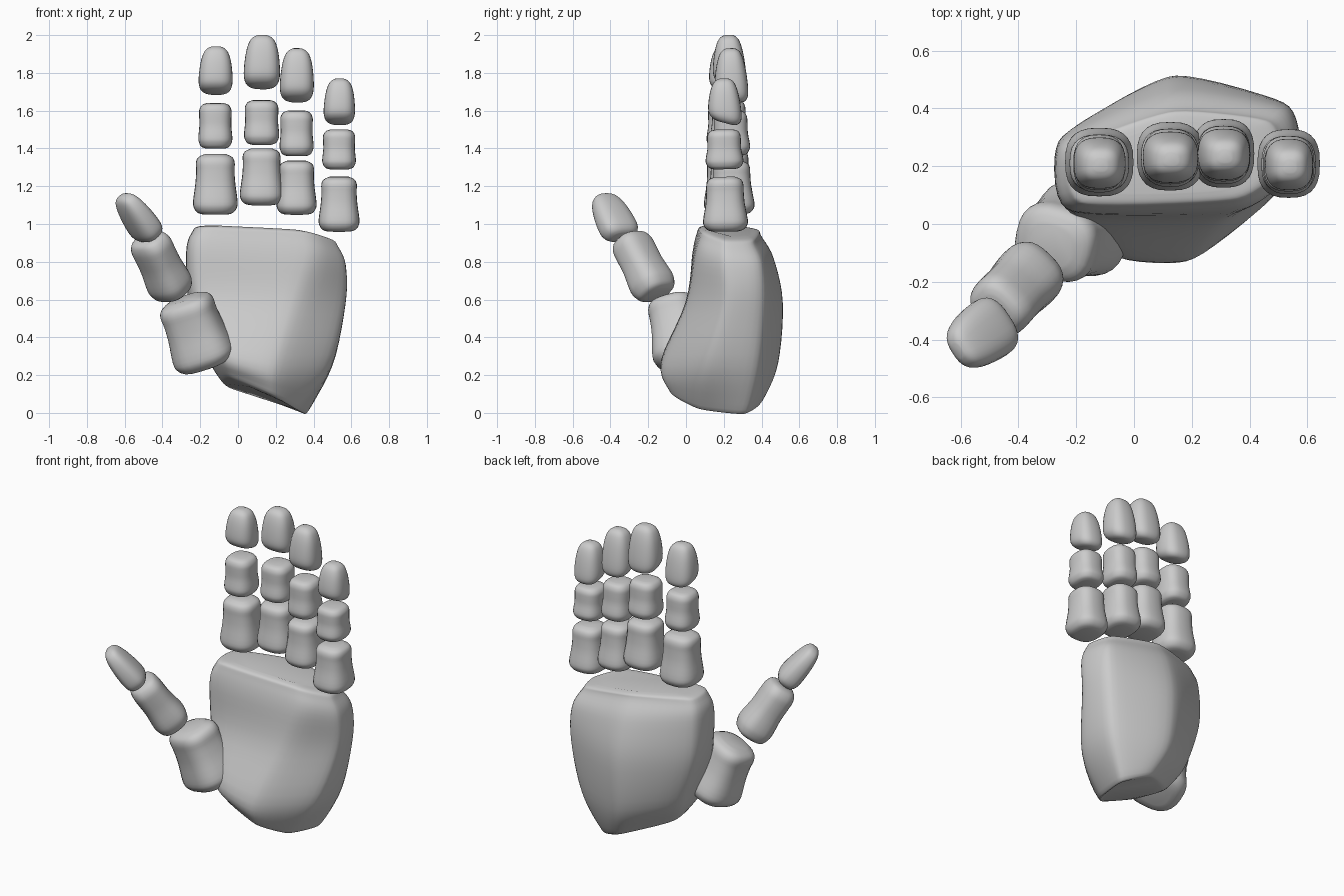
import bpy, math
from mathutils import Vector as V

if "Cube" in bpy.data.objects:
    bpy.data.objects.remove(bpy.data.objects["Cube"])


def catmull(a, b, c, d, t):
    return 0.5 * (2 * b + (c - a) * t + (2 * a - 5 * b + 4 * c - d) * t * t
                  + (3 * b - a - 3 * c + d) * t ** 3)


def loft(name, rings, steps=4, angle=50):
    """Smooth skin through matching closed rings, capped at both ends."""
    full = []
    for i in range(len(rings) - 1):
        p, q = rings[max(i - 1, 0)], rings[min(i + 2, len(rings) - 1)]
        for s in range(steps):
            full.append([catmull(a, b, c, d, s / steps) for a, b, c, d in
                         zip(p, rings[i], rings[i + 1], q)])
    full.append(rings[-1])
    n = len(rings[0])
    verts = [v for r in full for v in r]
    faces = [list(range(n))[::-1], [len(verts) - n + k for k in range(n)]]
    for r in range(len(full) - 1):
        for k in range(n):
            j = (k + 1) % n
            faces.append([r * n + k, r * n + j, (r + 1) * n + j, (r + 1) * n + k])
    mesh = bpy.data.meshes.new(name)
    mesh.from_pydata(verts, [], faces)
    ob = bpy.data.objects.new(name, mesh)
    bpy.context.collection.objects.link(ob)
    bpy.ops.object.select_all(action='DESELECT')
    ob.select_set(True)
    bpy.context.view_layer.objects.active = ob
    bpy.ops.object.shade_smooth_by_angle(angle=math.radians(angle))
    return ob


def round_corners(pts):
    for ratio in (0.14, 0.25, 0.25):
        out = []
        for i, p in enumerate(pts):
            q = pts[(i + 1) % len(pts)]
            out += [p.lerp(q, ratio), q.lerp(p, ratio)]
        pts = out
    return pts


def shrink(ring, s, dz):
    c = sum(ring, V()) / len(ring)
    return [c + (p - c) * s + V((0, 0, dz)) for p in ring]


# t along the bone, width scale, depth scale
BONE = [(0, .55, .55), (.03, .80, .80), (.11, .96, .97), (.22, 1, 1), (.5, .90, .88),
        (.72, .86, .84), (.86, .87, .83), (.95, .76, .72), (1, .48, .45)]
MID = [(0, .58, .55), (.04, .83, .82), (.14, .97, .97), (.25, 1, 1), (.5, .94, .90),
       (.72, .95, .89), (.86, .94, .87), (.96, .78, .74), (1, .52, .48)]
TIP = [(0, .55, .5), (.04, .78, .76), (.13, .95, .95), (.27, 1, 1), (.5, .96, .94),
       (.72, .86, .82), (.88, .70, .66), (.96, .50, .48), (1, .25, .25)]


def segment(name, base, tip, w, hw, hd, profile=BONE, tilt=0.0):
    base, tip = V(base), V(tip)
    axis = (tip - base).normalized()
    w = V(w)
    w = (w - axis * w.dot(axis)).normalized()
    d = axis.cross(w)
    rings = []
    for t, sw, sd in profile:
        ring = []
        for k in range(28):
            a = 2 * math.pi * k / 28
            c, s = math.cos(a), math.sin(a)
            u = math.copysign(abs(c) ** .75, c) * hw * sw
            v = math.copysign(abs(s) ** .75, s) * hd * sd
            ring.append(base.lerp(tip, t) + w * u + d * v - axis * tilt * v * (1 - t))
        rings.append(ring)
    return loft(name, rings, 3)


# palm: six-cornered sections from wrist to knuckles
sections = [
    [(-.08, -.09, .20), (.19, -.11, .09), (.34, .06, .01), (.40, .34, -.02), (.2, .44, .05), (-.12, .22, .15)],
    [(-.11, -.12, .32), (.20, -.14, .25), (.50, .1, .25), (.50, .39, .25), (.14, .51, .26), (-.19, .28, .31)],
    [(-.24, .01, .60), (.31, -.01, .58), (.58, .2, .58), (.55, .42, .58), (.13, .535, .58), (-.275, .3, .60)],
    [(-.265, .03, .86), (.40, .04, .83), (.58, .2, .78), (.55, .41, .78), (.13, .48, .82), (-.28, .29, .86)],
    [(-.23, .05, .96), (.39, .07, .93), (.54, .2, .88), (.50, .37, .88), (.13, .41, .94), (-.25, .27, .96)],
]
rings = [round_corners([V(p) for p in s]) for s in sections]
rings = [shrink(rings[0], .80, .0)] + [shrink(rings[0], .96, .025)] + rings[1:]
rings += [shrink(rings[-1], .92, .03), shrink(rings[-1], .72, .042)]
loft("palm", rings, 5, 60)

# fingers: x, y, then z ranges of the three segments and widths
fingers = {
    "index_finger": (-.12, .215, (1.05, 1.37), (1.40, 1.64), (1.68, 1.94), .118, .09, .09),
    "middle_finger": (.125, .235, (1.10, 1.40), (1.42, 1.655), (1.71, 2.0), .115, .093, .096),
    "ring_finger": (.31, .245, (1.05, 1.335), (1.36, 1.60), (1.64, 1.93), .106, .09, .09),
    "little_finger": (.535, .21, (.96, 1.25), (1.29, 1.50), (1.52, 1.77), .108, .089, .083),
}
for name, (x, y, a, b, c, wa, wb, wc) in fingers.items():
    segment(name + "_base", (x, y, a[0]), (x, y - .005, a[1]), (1, 0, 0), wa, .118)
    segment(name + "_middle", (x, y - .005, b[0]), (x, y - .01, b[1]), (1, 0, 0), wb, .10, MID)
    segment(name + "_tip", (x, y - .002, c[0] + .015), (x + .005, y - .01, c[1]), (1, 0, 0),
            wc, .088, TIP, .3)

# thumb
segment("thumb_base", (-.155, .0, .25), (-.29, -.075, .605), (1, -.3, .3), .168, .158)
segment("thumb_middle", (-.335, -.15, .625), (-.482, -.305, .93), (.7, -.7, 0), .118, .106, MID)
segment("thumb_tip", (-.46, -.335, .93), (-.61, -.44, 1.15), (.5, -.8, 0), .108, .07, TIP)
